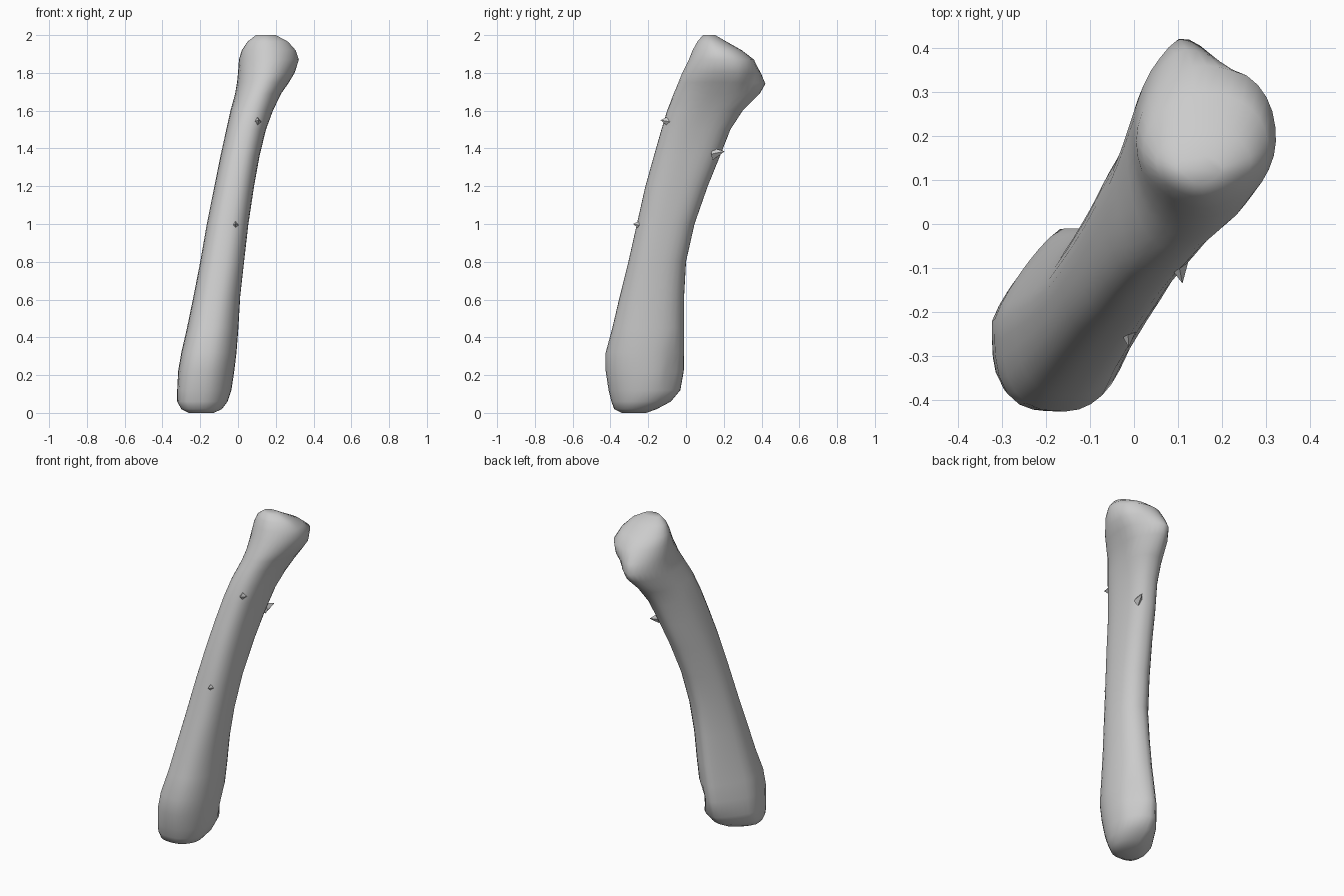
import bpy, bmesh, math
from mathutils import Vector

if "Cube" in bpy.data.objects:
    bpy.data.objects.remove(bpy.data.objects["Cube"])

# Bone cross-sections: height, left, right, front, back
RINGS = [
    (0.00, -.26, -.13, -.34, -.21), (0.02, -.30, -.085, -.38, -.155),
    (0.06, -.322, -.055, -.395, -.08), (0.12, -.322, -.035, -.41, -.03),
    (0.22, -.317, -.02, -.425, -.012), (0.32, -.30, -.008, -.425, -.01),
    (0.45, -.27, .002, -.39, -.01), (0.62, -.235, .012, -.35, -.01),
    (0.80, -.20, .032, -.305, .0), (1.00, -.165, .055, -.26, .045),
    (1.20, -.125, .085, -.215, .115), (1.36, -.093, .114, -.17, .18),
    (1.50, -.062, .148, -.13, .235), (1.60, -.04, .185, -.10, .30),
    (1.69, -.015, .228, -.065, .39), (1.75, -.005, .27, -.04, .42),
    (1.80, .0, .30, -.02, .405), (1.87, .005, .322, .015, .36),
    (1.92, .02, .305, .035, .295), (1.965, .05, .265, .06, .215),
    (2.00, .095, .20, .09, .155)]

# Corner fullness: height, back right, back left, front left, front right
CORNERS = [(0.0, 2.2, 1.2, 3.6, 1.9), (0.4, 2.3, 1.2, 2.8, 2.0),
           (1.0, 2.5, 1.5, 2.5, 2.4), (1.5, 2.9, 1.6, 2.6, 2.4),
           (1.7, 2.6, 1.8, 2.2, 2.0), (2.0, 2.1, 2.0, 1.8, 1.6)]
SIDES = 32


def fullness(z, quadrant):
    for a, b in zip(CORNERS, CORNERS[1:]):
        if z <= b[0]:
            t = (z - a[0]) / (b[0] - a[0])
            return a[quadrant + 1] * (1 - t) + b[quadrant + 1] * t
    return 2.0


def outline(ring):
    z, x0, x1, y0, y1 = ring
    pts = []
    for i in range(SIDES):
        a = 2 * math.pi * i / SIDES
        c, s = math.cos(a), math.sin(a)
        p = fullness(z, i * 4 // SIDES)
        r = (abs(c) ** p + abs(s) ** p) ** (-1 / p)
        pts.append(((x0 + x1) / 2 + r * c * (x1 - x0) / 2,
                    (y0 + y1) / 2 + r * s * (y1 - y0) / 2, z))
    return pts


def finish(bm, name, angle):
    bmesh.ops.recalc_face_normals(bm, faces=bm.faces)
    mesh = bpy.data.meshes.new(name)
    bm.to_mesh(mesh)
    bm.free()
    ob = bpy.data.objects.new(name, mesh)
    bpy.context.collection.objects.link(ob)
    bpy.ops.object.select_all(action='DESELECT')
    ob.select_set(True)
    bpy.context.view_layer.objects.active = ob
    bpy.ops.object.shade_smooth_by_angle(angle=math.radians(angle))
    return ob


def push(bm, centre, radius, offset):
    for v in bm.verts:
        d = (v.co - Vector(centre)).length
        if d < radius:
            v.co += Vector(offset) * (1 - d / radius)


# Bone shaft with both ends
bm = bmesh.new()
loops = [[bm.verts.new(p) for p in outline(r)] for r in RINGS]
for lo, hi in zip(loops, loops[1:]):
    for i in range(SIDES):
        j = (i + 1) % SIDES
        bm.faces.new((lo[i], lo[j], hi[j], hi[i]))
bm.faces.new(loops[0][::-1])
bm.faces.new(loops[-1])
# Saddle between the two knobs at the back of the head
push(bm, (.22, .37, 1.76), .12, (-.025, -.045, -.005))
# Peak of the rear knob
push(bm, (.11, .42, 1.74), .06, (-.005, .008, -.01))
# Dent beside the foot
push(bm, (-.06, -.06, .22), .09, (-.018, -.018, 0))
finish(bm, "bone_shaft", 60)


# Small chips standing just off the surface
def chip(name, base, tip, width):
    base, tip = Vector(base), Vector(tip)
    out = (tip - base).normalized()
    side = out.cross(Vector((0, 0, 1))).normalized() * width
    up = Vector((0, 0, width * 1.3))
    bm = bmesh.new()
    ring = [bm.verts.new(base + o) for o in (side, up, -side, -up)]
    top = bm.verts.new(tip)
    for i in range(4):
        bm.faces.new((ring[i], ring[(i + 1) % 4], top))
    bm.faces.new(ring)
    finish(bm, name, 20)


chip("front_chip_middle", (-.015, -.22, .99), (-.012, -.28, 1.0), .03)
chip("front_chip_upper", (.10, -.085, 1.54), (.11, -.135, 1.55), .025)
chip("back_chip", (.09, .14, 1.37), (.11, .205, 1.385), .025)
